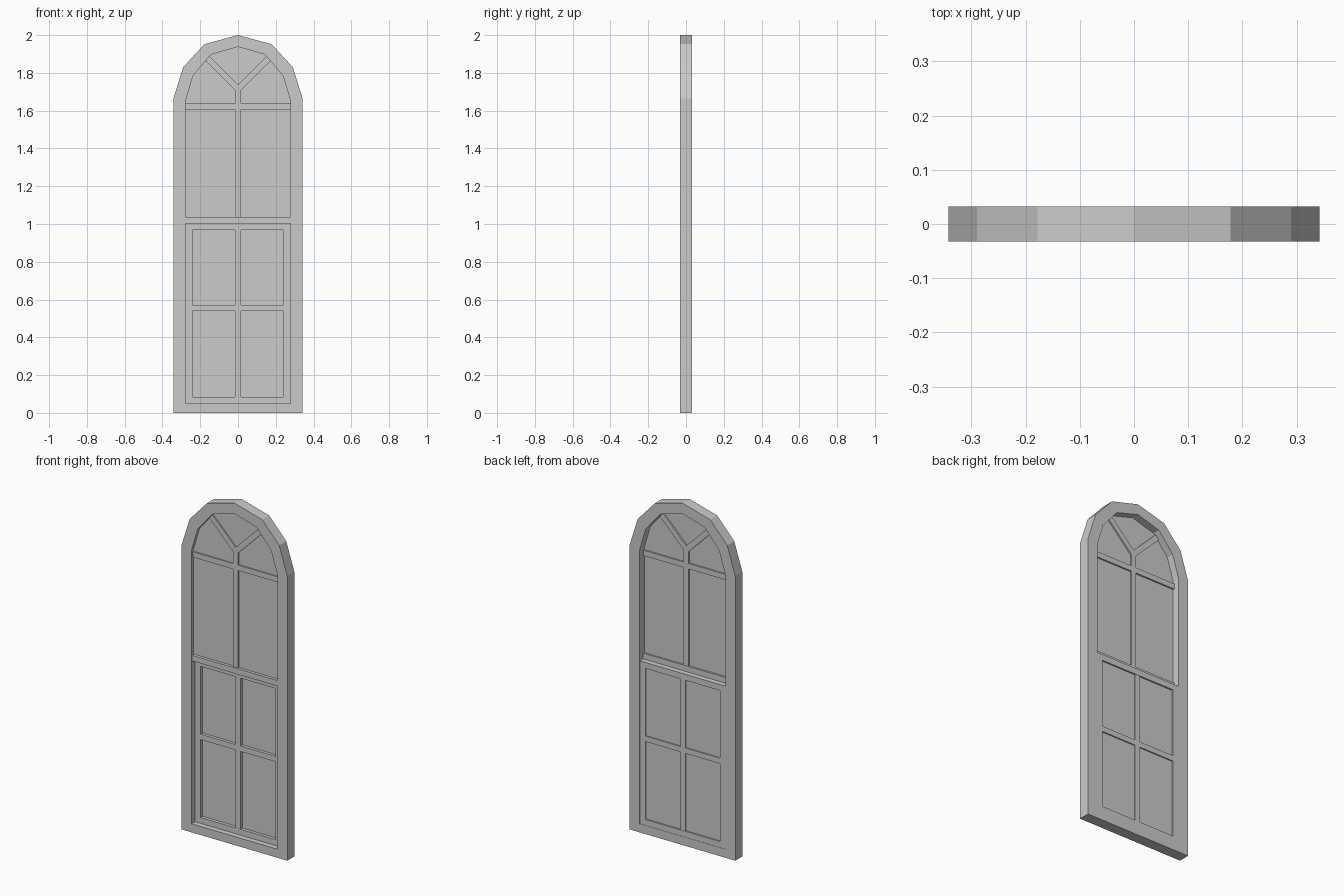
import bpy, bmesh

if "Cube" in bpy.data.objects:
    bpy.data.objects.remove(bpy.data.objects["Cube"])

def mirrored(half):
    """Right-hand outline (bottom to apex) -> closed outline."""
    return half + [(-x, z) for x, z in reversed(half) if x > 0]

def make_object(name, bm):
    bmesh.ops.recalc_face_normals(bm, faces=bm.faces)
    mesh = bpy.data.meshes.new(name)
    bm.to_mesh(mesh)
    bm.free()
    ob = bpy.data.objects.new(name, mesh)
    bpy.context.collection.objects.link(ob)
    return ob

def ring(name, outer, inner, y0, y1):
    """Border between two outlines with equal point counts, extruded in y."""
    bm = bmesh.new()
    loops = [[bm.verts.new((x, y, z)) for x, z in pts]
             for pts, y in ((outer, y0), (inner, y0), (inner, y1), (outer, y1))]
    n = len(outer)
    for k in range(4):
        a, b = loops[k], loops[(k + 1) % 4]
        for i in range(n):
            j = (i + 1) % n
            bm.faces.new((a[i], a[j], b[j], b[i]))
    return make_object(name, bm)

def slab(name, pts, y0, y1):
    """Flat outline extruded from y0 to y1."""
    bm = bmesh.new()
    f = bm.faces.new([bm.verts.new((x, y0, z)) for x, z in pts])
    ext = bmesh.ops.extrude_face_region(bm, geom=[f], use_keep_orig=True)
    vs = [g for g in ext["geom"] if isinstance(g, bmesh.types.BMVert)]
    bmesh.ops.translate(bm, verts=vs, vec=(0, y1 - y0, 0))
    return make_object(name, bm)

def rect(x0, x1, z0, z1):
    return [(x0, z0), (x1, z0), (x1, z1), (x0, z1)]

# Arched outer frame
inner_arch = [(0.277, 1.655), (0.238, 1.785), (0.143, 1.897), (0, 1.938)]
outer = mirrored([(0.342, 0), (0.342, 1.665), (0.29, 1.83), (0.178, 1.952), (0, 2.0)])
inner = mirrored([(0.277, 0.05)] + inner_arch)
ring("arched_frame", outer, inner, -0.0325, 0.0325)

W = 0.016  # half width of glazing bars

# Lower sash, set to the back
ring("lower_sash", rect(-0.277, 0.277, 0.05, 1.003),
     rect(-0.242, 0.242, 0.084, 0.968), 0.0, 0.031)
slab("lower_glass", rect(-0.245, 0.245, 0.08, 0.97), 0.019, 0.022)
slab("lower_bar_vertical", rect(-W, W, 0.08, 0.97), 0.001, 0.029)
slab("lower_bar_horizontal", rect(-0.245, 0.245, 0.555 - W, 0.555 + W), 0.001, 0.029)

# Upper sash, set to the front
slab("upper_meeting_rail", rect(-0.277, 0.277, 1.003, 1.036), -0.031, 0.0)
slab("upper_glass", mirrored([(0.277, 1.02)] + inner_arch), -0.014, -0.011)
Y0, Y1 = -0.022, -0.002
slab("upper_bar_horizontal", rect(-0.279, 0.279, 1.622 - W, 1.622 + W), Y0, Y1)

# Y-shaped upper bar: stem and two diagonal arms
fork, end, d = 1.715, 0.18, W * 0.7071
slab("upper_bar_fork", mirrored([
    (W, 1.03), (W, fork - W * 0.414), (end + d, fork + end - d),
    (end - d, fork + end + d), (0, fork + W * 1.414)]), Y0, Y1)
